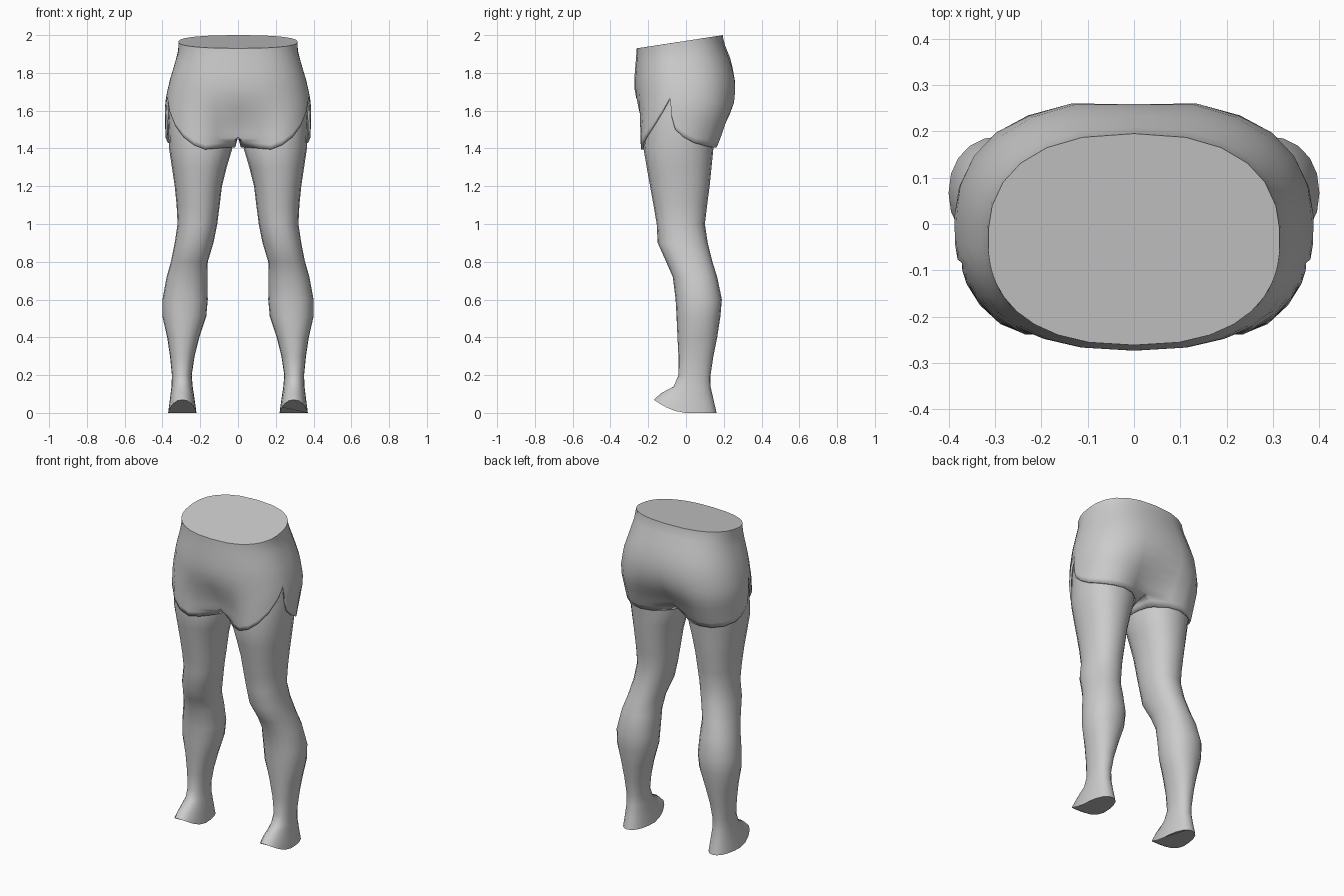
import bpy, bmesh
from math import sin, cos, radians, copysign, pi

if "Cube" in bpy.data.objects:
    bpy.data.objects.remove(bpy.data.objects["Cube"])


def interp(table, x):
    """Piecewise linear lookup; rows are (x, values...) in rising x."""
    if x <= table[0][0]:
        return table[0][1:]
    for p, q in zip(table, table[1:]):
        if x <= q[0]:
            f = (x - p[0]) / (q[0] - p[0])
            return tuple(a + (b - a) * f for a, b in zip(p[1:], q[1:]))
    return table[-1][1:]


def sup(v, n):
    return copysign(abs(v) ** (2 / n), v) if abs(v) > 1e-6 else 0.0


def loft(name, rings, cap_top=False, cap_bottom=False, thickness=0):
    """Skin closed rings from the top down, then mirror across x = 0."""
    bm = bmesh.new()
    rows = [[bm.verts.new(p) for p in r] for r in rings]
    n = len(rows[0])
    for a, b in zip(rows, rows[1:]):
        for j in range(n):
            k = (j + 1) % n
            quad = (b[j], b[k], a[k], a[j])
            if any(v.co.x > 1e-4 for v in quad):   # no wall on the mirror plane
                bm.faces.new(quad)
    if cap_top:
        bm.faces.new(rows[0])
    if cap_bottom:
        bm.faces.new(rows[-1][::-1])
    loose = [v for v in bm.verts if not v.link_faces]
    bmesh.ops.delete(bm, geom=loose, context='VERTS')
    mesh = bpy.data.meshes.new(name)
    bm.to_mesh(mesh)
    bm.free()
    ob = bpy.data.objects.new(name, mesh)
    bpy.context.collection.objects.link(ob)
    bpy.ops.object.select_all(action='DESELECT')
    ob.select_set(True)
    bpy.context.view_layer.objects.active = ob
    bpy.ops.object.shade_smooth_by_angle(angle=radians(50))
    m = ob.modifiers.new("mirror", 'MIRROR')
    m.use_clip = True
    m.merge_threshold = 0.0005
    if thickness:
        s = ob.modifiers.new("cloth", 'SOLIDIFY')
        s.thickness = thickness
        s.offset = -1
    return ob


# Legs: z, inner x, outer x, front y, back y, lift of the front edge
LEG = [
    (1.70, .07, .36, -.19, .17, 0), (1.55, .05, .37, -.21, .165, 0),
    (1.40, .03, .365, -.225, .145, 0), (1.30, .06, .35, -.208, .135, 0),
    (1.20, .085, .335, -.19, .125, 0), (1.10, .097, .325, -.172, .112, 0),
    (1.00, .11, .32, -.155, .10, 0), (.90, .13, .335, -.15, .115, 0),
    (.80, .16, .355, -.105, .14, 0), (.72, .162, .378, -.07, .165, 0),
    (.60, .16, .40, -.055, .19, 0), (.51, .168, .40, -.05, .182, 0),
    (.40, .205, .375, -.045, .165, 0), (.30, .23, .36, -.04, .145, 0),
    (.20, .245, .35, -.04, .13, 0), (.14, .24, .352, -.065, .13, 0),
    (.06, .228, .362, -.13, .148, .045), (0, .22, .37, -.17, .162, .07),
]
leg_rings = []
for z, xi, xo, yf, yb, lift in LEG:
    ring = []
    for i in range(20):
        a = 2 * pi * i / 20
        front = max(0, -sin(a))
        ring.append(((xi + xo) / 2 + (xo - xi) / 2 * sup(cos(a), 2.25),
                     (yf + yb) / 2 + (yb - yf) / 2 * sup(sin(a), 2.15),
                     z + lift * front ** 1.6))
    leg_rings.append(ring)
loft("legs", leg_rings, cap_bottom=True)

# Shorts body: z, half width, front y, back y
BODY = [
    (1.40, .38, -.24, .16), (1.50, .388, -.248, .205), (1.60, .39, -.262, .255),
    (1.66, .383, -.27, .27), (1.75, .365, -.275, .27), (1.85, .335, -.267, .245),
    (1.91, .318, -.262, .222), (1.96, .315, -.26, .20), (2.0, .312, -.258, .195),
]
# Hem height round the outside, with the notch at the side seam
HEM = [
    (-90, 1.405), (-63, 1.395), (-45, 1.43), (-30, 1.52), (-20, 1.61), (-14, 1.67),
    (-11, 1.57), (-6, 1.50), (4, 1.455), (14, 1.43), (35, 1.405), (90, 1.405),
]
ARC = [-90, -76, -63, -51, -40, -30, -22, -17, -14, -11, -6, 3, 14, 28, 42, 57, 73, 90]
INNER = [150, 165, 180, 195, 210]
CROTCH = 1.46


def section(phi, psi, z):
    """Blend the half-body outline (above) into a thigh outline (below)."""
    a, yf, yb = interp(BODY, z)
    yc, b = (yf + yb) / 2, (yb - yf) / 2
    k = min(1, max(0, (1.72 - z) / .32))
    k = k * k * (3 - 2 * k)
    tx, ty = .2 + .185 * cos(psi), yc + b * sin(psi)
    inner = phi is None
    if inner:
        end = sin(radians(140))
        dx, dy = 0, yc + b * sin(psi) / end
    else:
        p = radians(phi)
        dx, dy = a * sup(cos(p), 2.4), yc + b * sup(sin(p), 2.4)
        if phi == 90:
            dy -= .015 * max(0, 1 - abs(z - 1.68) / .2)
    x, y = dx + (tx - dx) * k, dy + (ty - dy) * k
    if inner or abs(phi) == 90:
        x = 0 if z >= CROTCH - 1e-5 else tx * min(1, (CROTCH - z) / .055)
    return x, y


columns = [(p, radians(p * 140 / 90), interp(HEM, p)[0]) for p in ARC]
columns += [(None, radians(p), 1.405) for p in INNER]
crotch_t = (1.96 - CROTCH) / (1.96 - 1.405)
steps = [0, .03, .1, .2, .3, .4, .5, .6, .7, .78, .85, crotch_t, .95, 1]
short_rings = []
for t in steps:
    ring = []
    for phi, psi, hem in columns:
        top = 1.93 + (section(phi, psi, 1.96)[1] + .26) / .46 * .07
        if phi is None or abs(phi) == 90:
            # keep one row exactly on the crotch line
            if t <= crotch_t:
                z = top + (CROTCH - top) * t / crotch_t
            else:
                z = CROTCH + (hem - CROTCH) * (t - crotch_t) / (1 - crotch_t)
        else:
            z = top + (hem - top) * t
        x, y = section(phi, psi, z)
        ring.append((x, y, z))
    short_rings.append(ring)
loft("shorts", short_rings, cap_top=True, thickness=.012)
